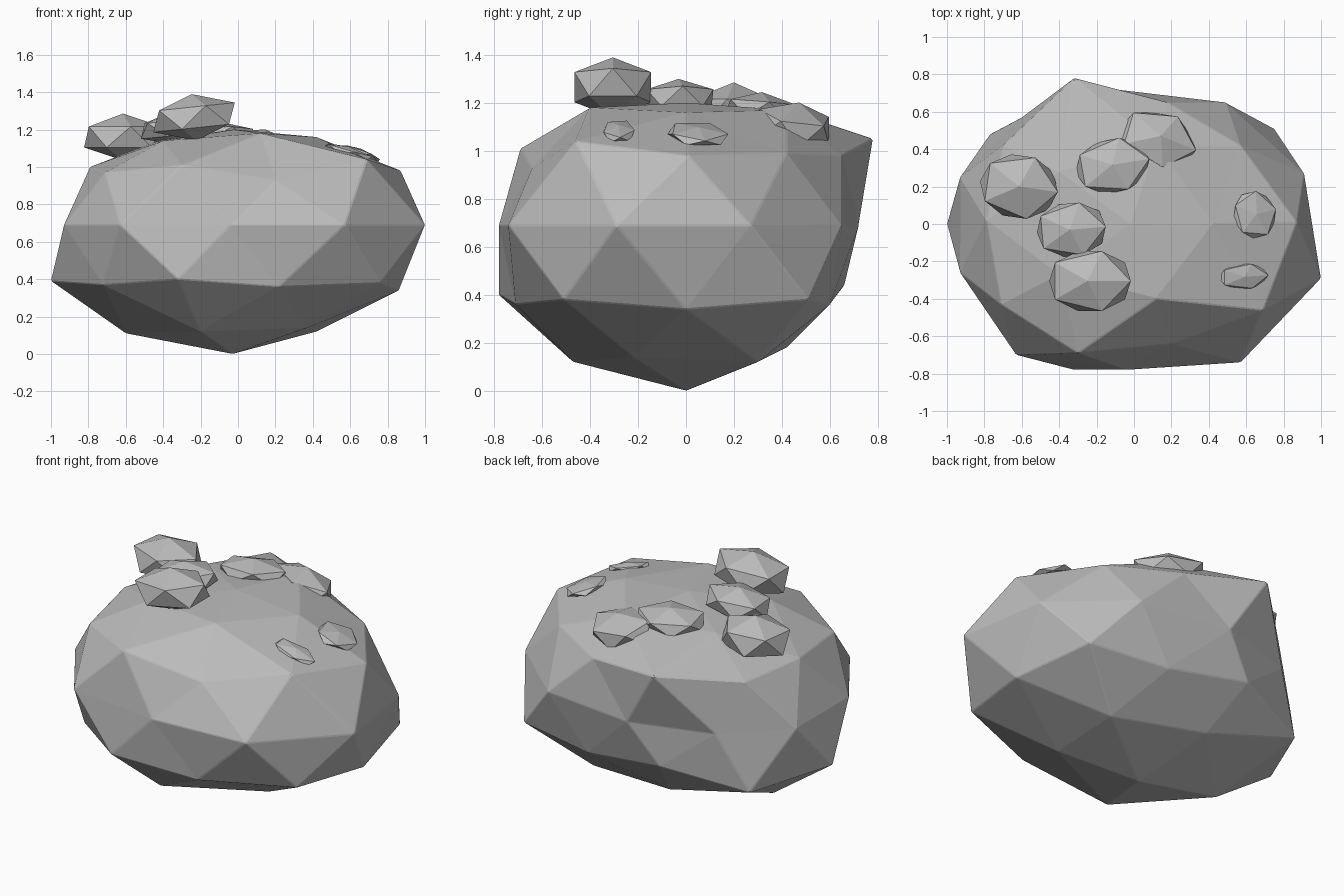
import bpy
import bmesh
from math import atan2, tau, radians
from mathutils import Euler, Matrix, Vector

default_cube = bpy.data.objects.get("Cube")
if default_cube:
    bpy.data.objects.remove(default_cube, do_unlink=True)

# One stone colour for everything
stone = bpy.data.materials.new("stone_grey")
stone.use_nodes = True
GREY = (0.5, 0.5, 0.5, 1)
stone.diffuse_color = GREY
stone.node_tree.nodes["Principled BSDF"].inputs["Base Color"].default_value = GREY


def add_object(name, bm):
    """Turn a bmesh into a flat-shaded stone object."""
    bmesh.ops.recalc_face_normals(bm, faces=bm.faces)
    mesh = bpy.data.meshes.new(name)
    bm.to_mesh(mesh)
    bm.free()
    mesh.materials.append(stone)
    obj = bpy.data.objects.new(name, mesh)
    bpy.context.collection.objects.link(obj)
    return obj


def turn_order(vert):
    """Order around the vertical axis, counter-clockwise from +x."""
    return (atan2(vert.co.y, vert.co.x) + 0.05) % tau


# Boulder outline, ring by ring from the bottom up
MIDDLE = 0.69
girth = [(.91, .27), (.49, .65), (-.1, .72), (-.6, .57), (-.93, .25),
         (-.93, -.26), (-.63, -.7), (-.04, -.78), (.57, -.74), (1, -.29)]
boulder_rings = [
    [(-.03, 0, 0)],
    [(.42, .3, .12), (-.18, .42, .18), (-.6, 0, .11), (-.2, -.47, .12), (.37, -.22, .14)],
    [(.86, 0, .34), (.75, .51, .38), (.25, .6, .36), (-.28, .66, .44), (-.77, .48, .34),
     (-1, 0, .39), (-.72, -.47, .37), (-.32, -.78, .4), (.22, -.71, .36), (.76, -.51, .38)],
    [(x, y, MIDDLE) for x, y in girth],
    [(.87, .01, .98), (.57, .42, .99), (.18, .65, .98), (-.32, .78, 1.05), (-.7, .42, .98),
     (-.79, .02, 1), (-.71, -.43, .97), (-.3, -.69, 1.01), (.2, -.64, .93), (.69, -.46, 1.04)],
    [(.42, 0, 1.16), (.12, .42, 1.17), (-.4, .28, 1.15), (-.4, -.27, 1.14), (.12, -.4, 1.18)],
    [(-.02, 0, 1.2)],
]

# Boulder: an icosphere whose rings are pulled to the outline
bm = bmesh.new()
bmesh.ops.create_icosphere(bm, subdivisions=2, radius=1)
by_height = sorted(bm.verts, key=lambda v: v.co.z)
moves = []
for ring in boulder_rings:
    level, by_height = by_height[:len(ring)], by_height[len(ring):]
    moves += zip(sorted(level, key=turn_order), ring)
for vert, place in moves:
    vert.co = Vector(place)
boulder = add_object("boulder", bm)

# Slightly worn edges
wear = boulder.modifiers.new("worn_edges", "BEVEL")
wear.width = 0.005
wear.segments = 1
wear.limit_method = "ANGLE"
wear.angle_limit = radians(15)


def add_pebble(name, centre, half_size, tilt):
    """A squashed icosahedron lying on the boulder."""
    bm = bmesh.new()
    bmesh.ops.create_icosphere(bm, subdivisions=1, radius=1)
    reach = [max(v.co[axis] for v in bm.verts) for axis in range(3)]
    scale = Matrix.Diagonal([h / r for h, r in zip(half_size, reach)] + [1])
    turn = Euler([radians(a) for a in tilt]).to_matrix().to_4x4()
    bmesh.ops.transform(bm, matrix=turn @ scale, verts=bm.verts)
    pebble = add_object(name, bm)
    pebble.location = centre


# Curved row of pebbles on top
add_pebble("pebble_right", (-.615, .2, 1.16), (.21, .165, .125), (0, 0, -8))
add_pebble("pebble_front", (-.235, -.305, 1.265), (.225, .16, .125), (0, -6, 0))
add_pebble("pebble_inner", (-.335, -.03, 1.21), (.19, .14, .09), (0, -6, 5))
add_pebble("pebble_middle", (-.115, .31, 1.17), (.2, .14, .075), (-5, 0, 10))
add_pebble("pebble_back", (.125, .45, 1.1), (.21, .145, .105), (-14, 6, -18))

# Two thin chips on the left slope
add_pebble("chip_back", (.645, .05, 1.07), (.12, .12, .03), (0, 20, 15))
add_pebble("chip_front", (.585, -.28, 1.08), (.135, .065, .03), (4, 16, 3))
